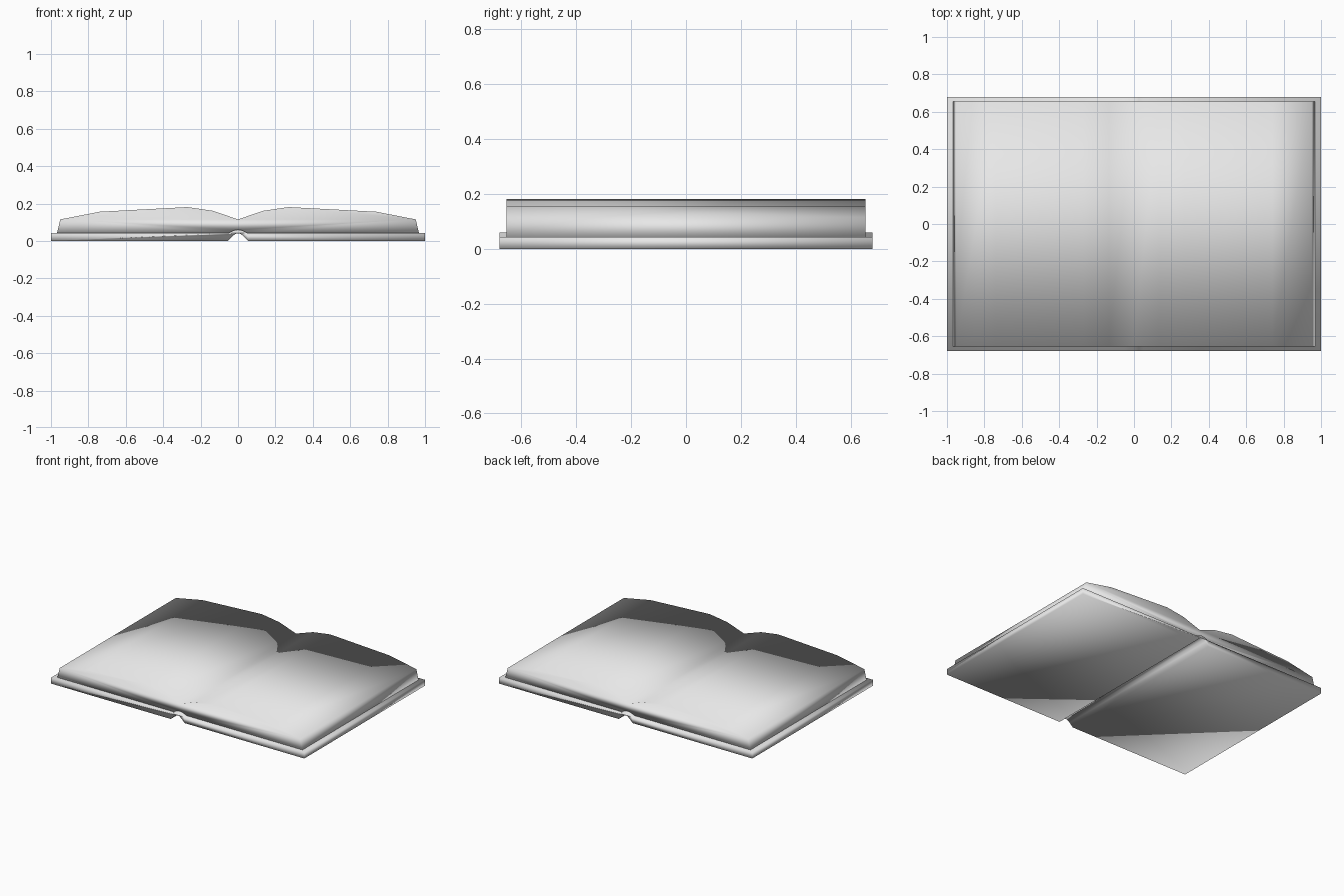
import bpy, bmesh

cube = bpy.data.objects.get("Cube")
if cube:
    bpy.data.objects.remove(cube, do_unlink=True)

# Single colour shared by cover and pages
grey = bpy.data.materials.new("light grey")
grey.use_nodes = True
colour = (0.8, 0.8, 0.8, 1)
grey.diffuse_color = colour
grey.node_tree.nodes["Principled BSDF"].inputs["Base Color"].default_value = colour


def mirrored(half):
    """Complete a left-to-centre line with its reflection across x = 0."""
    return half + [(-x, z) for x, z in reversed(half) if x != 0]


def extrude_profile(name, outline, depth):
    """Extrude a closed x-z outline symmetrically along y, smooth shaded."""
    bm = bmesh.new()
    front = bm.faces.new([bm.verts.new((x, -depth / 2, z)) for x, z in outline])
    result = bmesh.ops.extrude_face_region(bm, geom=[front], use_keep_orig=True)
    moved = [v for v in result["geom"] if isinstance(v, bmesh.types.BMVert)]
    bmesh.ops.translate(bm, verts=moved, vec=(0, depth, 0))
    bmesh.ops.recalc_face_normals(bm, faces=bm.faces)
    for face in bm.faces:
        face.smooth = True
    mesh = bpy.data.meshes.new(name)
    bm.to_mesh(mesh)
    bm.free()
    mesh.materials.append(grey)
    obj = bpy.data.objects.new(name, mesh)
    bpy.context.collection.objects.link(obj)
    return obj


# Cover: two flat boards joined by an arched spine
cover_top = mirrored([(-1, .043), (-.05, .043), (-.025, .056), (0, .06)])
cover_bottom = mirrored([(-1, 0), (-.055, 0), (-.03, .025), (-.015, .037), (0, .041)])
extrude_profile("cover", cover_top + cover_bottom[::-1], 1.36)

# Pages: two swelling stacks meeting in a central valley
pages_top = mirrored([(-.968, .042), (-.95, .115), (-.74, .156), (-.27, .181),
                      (-.134, .161), (0, .115)])
pages_bottom = [(.05, .042), (.025, .055), (0, .059), (-.025, .055), (-.05, .042)]
extrude_profile("pages", pages_top + pages_bottom, 1.31)
